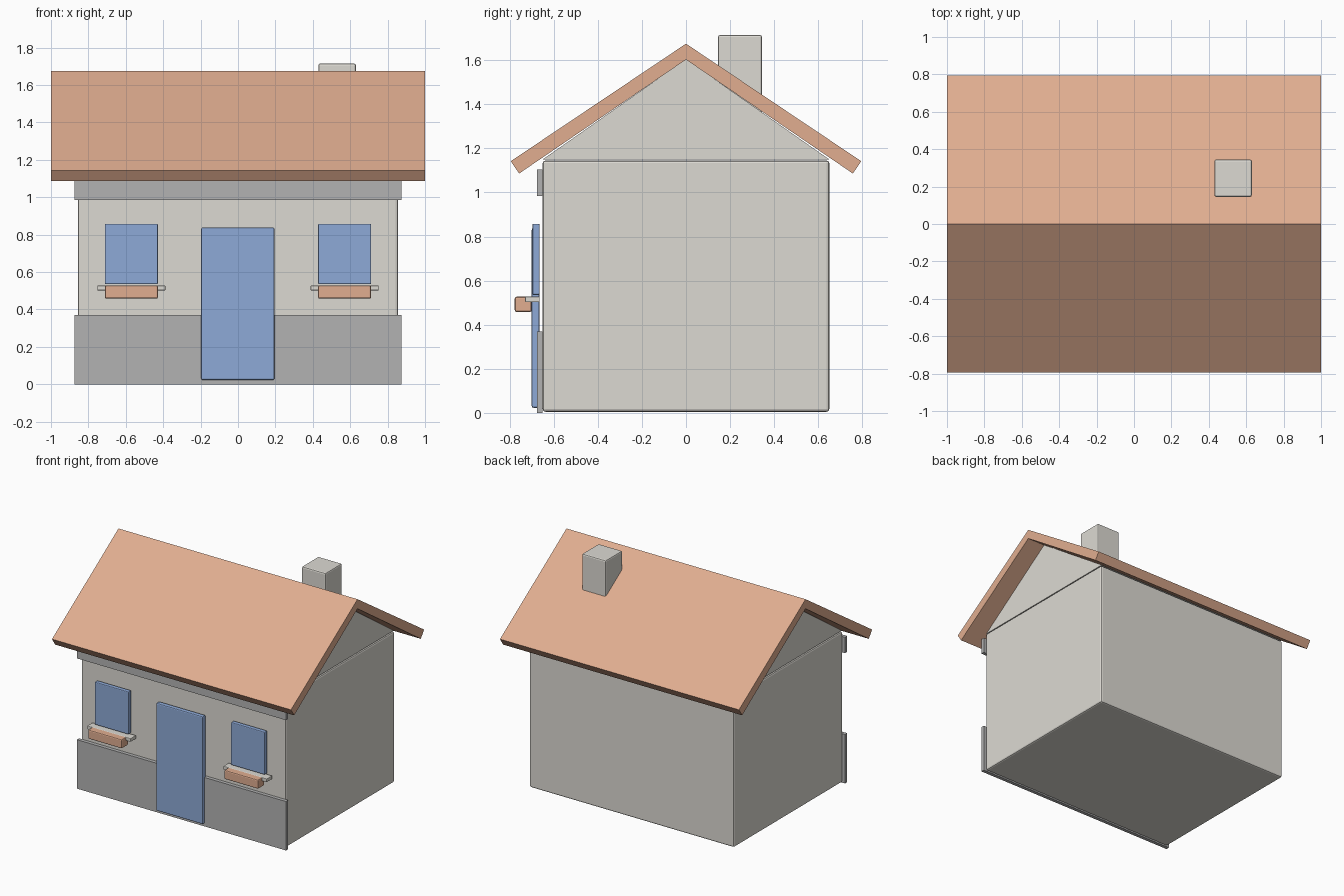
import bpy, bmesh

if "Cube" in bpy.data.objects:
    bpy.data.objects.remove(bpy.data.objects["Cube"])


def material(name, rgb):
    m = bpy.data.materials.new(name)
    m.diffuse_color = (*rgb, 1)
    m.use_nodes = True
    m.node_tree.nodes["Principled BSDF"].inputs["Base Color"].default_value = m.diffuse_color
    return m


PLASTER = material("plaster", (0.72, 0.70, 0.65))
STONE = material("stone", (0.45, 0.45, 0.45))
TILE = material("tile", (0.75, 0.42, 0.28))
BLUE = material("blue_paint", (0.27, 0.40, 0.68))


def finish(name, bm, mat, bevel=0):
    bmesh.ops.recalc_face_normals(bm, faces=bm.faces)
    mesh = bpy.data.meshes.new(name)
    bm.to_mesh(mesh)
    bm.free()
    mesh.materials.append(mat)
    ob = bpy.data.objects.new(name, mesh)
    bpy.context.collection.objects.link(ob)
    if bevel:
        mod = ob.modifiers.new("bevel", "BEVEL")
        mod.width = bevel
        mod.segments = 2
    return ob


def box(name, x, y, z, mat, bevel=0):
    """Box from (min, max) ranges."""
    bm = bmesh.new()
    bmesh.ops.create_cube(bm, size=1)
    for v in bm.verts:
        v.co = [(a + b) / 2 + c * (b - a) for c, (a, b) in zip(v.co, (x, y, z))]
    return finish(name, bm, mat, bevel)


def prism(name, profile, half, mat):
    """Extrude a (y, z) profile along x from -half to half."""
    bm = bmesh.new()
    face = bm.faces.new([bm.verts.new((-half, y, z)) for y, z in profile])
    new = bmesh.ops.extrude_face_region(bm, geom=[face])["geom"]
    for v in new:
        if isinstance(v, bmesh.types.BMVert):
            v.co.x = half
    if not any(set(f.verts) == {v for v in bm.verts if v.co.x < 0} for f in bm.faces):
        bm.faces.new([v for v in bm.verts if v.co.x < 0])
    return finish(name, bm, mat)


# House body and gable
box("walls", (-0.855, 0.855), (-0.65, 0.65), (0.005, 1.145), PLASTER, 0.012)
prism("gable", [(-0.65, 1.15), (0.65, 1.15), (0, 1.605)], 0.85, PLASTER)

# Pitched roof with overhang
prism("roof", [(0, 1.675), (0.795, 1.142), (0.757, 1.086), (0, 1.603),
               (-0.757, 1.086), (-0.795, 1.142)], 1.0, TILE)

# Chimney on the rear slope
box("chimney", (0.43, 0.63), (0.145, 0.345), (1.32, 1.715), PLASTER, 0.01)

# Stone bands on the front
box("plinth", (-0.875, 0.875), (-0.677, -0.65), (0, 0.37), STONE)
box("eaves_band", (-0.875, 0.875), (-0.677, -0.65), (0.985, 1.105), STONE)

# Door
box("door", (-0.197, 0.195), (-0.70, -0.664), (0.023, 0.838), BLUE, 0.008)

# Windows with sill and flower box
for side, c in (("left", -0.57), ("right", 0.57)):
    box(f"window_{side}", (c - 0.142, c + 0.142), (-0.697, -0.664), (0.535, 0.858), BLUE, 0.006)
    box(f"sill_{side}", (c - 0.182, c + 0.182), (-0.73, -0.664), (0.502, 0.528), PLASTER, 0.004)
    box(f"flower_box_{side}", (c - 0.142, c + 0.142), (-0.777, -0.70), (0.458, 0.527), TILE, 0.008)
